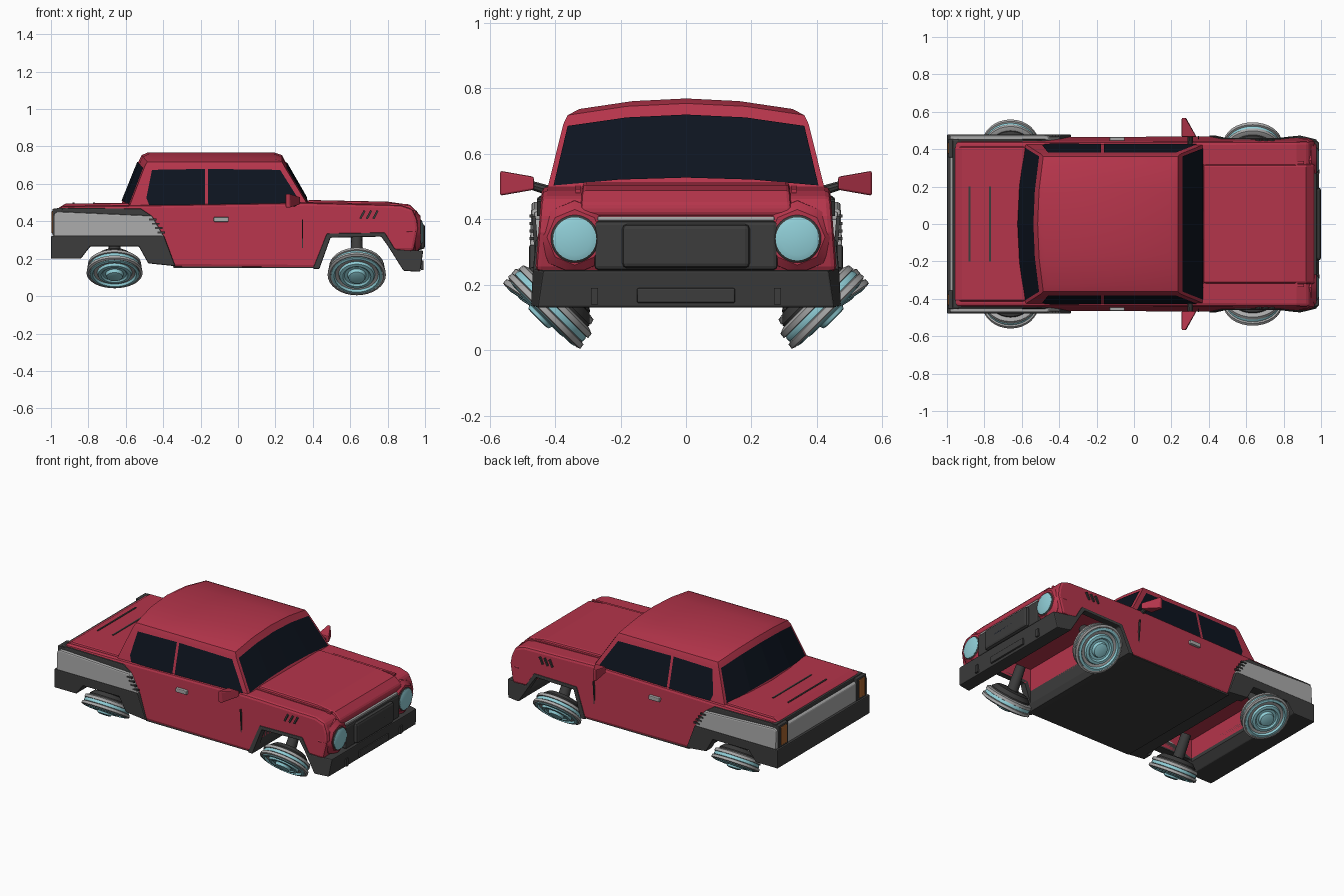
import bpy, bmesh, math
from mathutils import Vector, Matrix

if "Cube" in bpy.data.objects:
    bpy.data.objects.remove(bpy.data.objects["Cube"])


def material(name, rgb):
    m = bpy.data.materials.new(name)
    m.diffuse_color = (*rgb, 1)
    m.use_nodes = True
    m.node_tree.nodes["Principled BSDF"].inputs["Base Color"].default_value = m.diffuse_color
    return m


RED = material("red_paint", (0.46, 0.035, 0.07))
DARK = material("dark_trim", (0.045, 0.045, 0.045))
GLASS = material("dark_glass", (0.004, 0.007, 0.014))
CYAN = material("pale_cyan", (0.28, 0.62, 0.68))
SILVER = material("silver", (0.40, 0.40, 0.40))
ORANGE = material("orange_lens", (0.40, 0.13, 0.03))


def make(name, verts, faces, mat, bevel=0, smooth=False):
    me = bpy.data.meshes.new(name)
    me.from_pydata([tuple(v) for v in verts], [], faces)
    bm = bmesh.new()
    bm.from_mesh(me)
    bmesh.ops.recalc_face_normals(bm, faces=bm.faces)
    for f in bm.faces:
        f.smooth = smooth
    if smooth:
        for e in bm.edges:
            e.smooth = e.calc_face_angle(0) < math.radians(32)
    bm.to_mesh(me)
    bm.free()
    ob = bpy.data.objects.new(name, me)
    bpy.context.collection.objects.link(ob)
    if mat:
        me.materials.append(mat)
    if bevel:
        b = ob.modifiers.new("bevel", 'BEVEL')
        b.width, b.segments, b.limit_method = bevel, 2, 'ANGLE'
        b.angle_limit = math.radians(40)
    return ob


def prism(name, pts, w, mat, bevel=0.008, taper=0.08, nose=0.0):
    """Side profile (x, z) extruded across the car, leaning in towards the top."""
    n = len(pts)
    def half(x, z):
        return w - taper * (z - 0.15) - nose * max(0, x - 0.93)
    verts = [(x, s * half(x, z), z) for s in (-1, 1) for x, z in pts]
    faces = [list(range(n)), list(range(2 * n - 1, n - 1, -1))]
    faces += [(i, (i + 1) % n, n + (i + 1) % n, n + i) for i in range(n)]
    return make(name, verts, faces, mat, bevel)


def box(name, c, size, mat, bevel=0, rot=None):
    r = rot or Matrix.Identity(3)
    v = [Vector(c) + r @ Vector((size[0] / 2 * a, size[1] / 2 * b, size[2] / 2 * d))
         for a in (-1, 1) for b in (-1, 1) for d in (-1, 1)]
    f = [(0, 1, 3, 2), (4, 6, 7, 5), (0, 4, 5, 1), (2, 3, 7, 6), (0, 2, 6, 4), (1, 5, 7, 3)]
    return make(name, v, f, mat, bevel)


def lathe(name, prof, origin, axis, mat, n=32):
    """Revolve (radius, height) points about an axis, capping both ends."""
    q = Vector(axis).to_track_quat('Z', 'Y')
    verts = [Vector(origin) + q @ Vector((r * math.cos(2 * math.pi * k / n),
             r * math.sin(2 * math.pi * k / n), h)) for r, h in prof for k in range(n)]
    faces = [(j * n + k, j * n + (k + 1) % n, (j + 1) * n + (k + 1) % n, (j + 1) * n + k)
             for j in range(len(prof) - 1) for k in range(n)]
    faces += [list(range(n)), list(range((len(prof) - 1) * n, len(prof) * n))]
    return make(name, verts, faces, mat, smooth=True)


# Hidden cutters hollow out the wheel bays
cutters = [box("front_bay_cutter", (0.645, 0, 0.25), (0.39, 0.84, 0.34), None),
           box("rear_bay_cutter", (-0.625, 0, 0.24), (0.35, 0.84, 0.32), None)]
for c in cutters:
    c.hide_render = True
    c.display_type = 'WIRE'


def hollow(ob, which):
    for c in which:
        m = ob.modifiers.new("bay", 'BOOLEAN')
        m.operation, m.object, m.solver = 'DIFFERENCE', c, 'EXACT'


# Lower body, bumpers and side cladding
body = prism("body", [(-.34, .155), (.42, .15), (.485, .315), (.77, .32), (.83, .24), (.94, .24),
                      (.965, .36), (.958, .41), (.935, .465), (.87, .487), (.37, .5), (-.6, .485),
                      (-.94, .482), (-.965, .46), (-.97, .26), (-.79, .275), (-.53, .275), (-.42, .2)],
             .468, RED, .022)
hollow(body, cutters)
front = prism("front_bumper", [(.40, .146), (.475, .335), (.785, .34), (.84, .25), (.99, .243), (.975, .13),
                               (.885, .135), (.80, .27), (.765, .318), (.495, .312), (.435, .145)],
              .474, DARK, .006, nose=.5)
hollow(front, cutters[:1])
rear = prism("rear_bumper", [(-1, .2), (-1, .322), (-.395, .322), (-.335, .16), (-.48, .175),
                             (-.53, .265), (-.79, .265), (-.84, .2)], .479, DARK, .006, taper=0)
hollow(rear, cutters[1:])
panel = prism("rear_silver_panel", [(-.985, .318), (-.985, .44), (-.965, .452), (-.46, .43), (-.395, .318)],
              .484, SILVER, .008, taper=.04)
hollow(panel, cutters[1:])
prism("rear_panel_cap", [(-.972, .44), (-.97, .472), (-.52, .468), (-.455, .425)], .476, DARK, .006)
box("floor", (.045, 0, .158), (.78, .922, .018), DARK)

# Hood and trunk panels
prism("hood", [(.37, .46), (.37, .514), (.80, .505), (.92, .488), (.965, .445), (.965, .41), (.9, .4)],
      .345, RED, .012)
prism("trunk_lid", [(-.58, .45), (-.58, .497), (-.92, .496), (-.962, .47), (-.96, .45)], .44, RED, .012)
for x in (-.88, -.77):
    box("trunk_slot", (x, 0, .497), (.01, .40, .006), DARK)

# Cabin: stacked rings with a crowned roof and a bowed rear
COLS = (-1, -.5, 0, .5, 1)


def ring(xr, xf, w, z, crown, bow):
    k = lambda c: 1 - c * c
    return ([Vector((xf, c * w, z + crown * k(c))) for c in COLS] +
            [Vector((xr - bow * k(c), c * w, z + crown * k(c))) for c in reversed(COLS)])


low = ring(-.585, .385, .43, .468, .022, .04)
top = ring(-.50, .25, .375, .69, .035, .03)
edge = ring(-.485, .235, .362, .718, .036, .03)
roof = ring(-.46, .19, .325, .737, .032, .02)
verts = low + top + edge + roof
faces = [(r * 10 + i, r * 10 + (i + 1) % 10, r * 10 + 10 + (i + 1) % 10, r * 10 + 10 + i)
         for r in range(3) for i in range(10)]
faces += [(30 + i, 31 + i, 38 - i, 39 - i) for i in range(4)]
make("cabin", verts, faces + [tuple(range(10))], RED, smooth=True)

# Windshield and rear window follow the cabin faces
for name, start, dx, t0, t1 in (("windshield", 0, .005, .15, .97), ("rear_window", 5, -.005, .08, .97)):
    pts = []
    for t in (t0, t1):
        for i in range(start, start + 5):
            p = low[i].lerp(top[i], t)
            pts.append((p.x + dx, p.y * .96, p.z + .002))
    make(name, pts, [(i, i + 1, i + 6, i + 5) for i in range(4)], GLASS)

# Side windows, cladding slats, handles, mirrors, vents and lights on both sides
WINDOWS = {"rear_side_window": [(-.49, .525), (-.46, .675), (-.177, .68), (-.177, .485), (-.475, .488)],
           "front_side_window": [(-.16, .68), (.225, .675), (.335, .5), (.322, .478), (-.16, .485)]}
tilt = Matrix.Rotation(math.radians(28), 3, 'Y')
for s in (-1, 1):
    for name, pts in WINDOWS.items():
        make(name, [(x, s * (.434 - .25 * (z - .468)), z) for x, z in pts], [tuple(range(5))], GLASS)
    for i in range(4):
        box("panel_slat", (-.455 + .015 * i, s * .472, .41 - .023 * i), (.04, .012, .01), DARK)
    box("door_handle", (-.09, s * .452, .41), (.08, .026, .026), SILVER, .005)
    box("door_seam", (.345, s * .456, .29), (.006, .012, .24), DARK, rot=Matrix.Rotation(-s * .08, 3, 'X'))
    for i in range(3):
        box("fender_vent", (.665 + .035 * i, s * .444, .435), (.011, .022, .05), DARK, rot=tilt)
    box("hood_gutter", (.64, s * .33, .492), (.54, .016, .012), RED, rot=Matrix.Rotation(.02, 3, 'Y'))

    # Wing mirror
    y0, y1 = s * .465, s * .568
    mirror = [(.255, y0, .49), (.335, y0, .49), (.335, y0, .53), (.255, y0, .53),
              (.255, y1, .472), (.278, y1, .472), (.275, y1, .548), (.255, y1, .548)]
    make("wing_mirror", mirror, [(0, 1, 2, 3), (4, 5, 6, 7), (0, 1, 5, 4), (1, 2, 6, 5),
                                 (2, 3, 7, 6), (3, 0, 4, 7)], RED, .006)
    lathe("mirror_stem", [(.016, 0), (.014, .07)], (.30, s * .41, .485), (0, s, .3), DARK, 10)

    # Headlight and its octagonal surround
    lathe("headlight_surround", [(.115, 0), (.112, .05), (.085, .075)], (.9, s * .34, .345), (1, 0, 0), RED, 8)
    lathe("headlight_ring", [(.073, 0), (.073, .075), (.064, .082)], (.9, s * .34, .34), (1, 0, 0), DARK)
    lathe("headlight", [(.066, 0), (.066, .082), (.05, .088)], (.9, s * .34, .34), (1, 0, 0), CYAN)

    # Tail light and its dark frame
    box("tail_light_frame", (-.965, s * .405, .395), (.055, .10, .145), DARK, .006)
    box("tail_light", (-.972, s * .405, .395), (.052, .06, .12), ORANGE, .006)
    box("bumper_notch", (.985, s * .28, .165), (.012, .022, .05), DARK)

# Grille and bumper centre
box("grille", (.93, 0, .32), (.10, .56, .15), DARK, .012)
box("grille_block", (.95, 0, .318), (.10, .39, .135), DARK, .015)
box("grille_slot", (.998, 0, .32), (.004, .20, .012), GLASS)
box("grille_silver_strip", (.935, 0, .402), (.075, .54, .014), SILVER, .004)
box("bumper_inset", (.984, 0, .167), (.014, .30, .045), DARK, .005)

# Tilted hover wheels: stepped rims with a recessed hub facing out and down
for x, z, r, deg in ((.635, .116, .156, 45), (-.66, .125, .15, 33)):
    for s in (-1, 1):
        a = math.radians(deg)
        n = Vector((0, s * math.sin(a), -math.cos(a)))
        o = Vector((x, s * .432, z))
        k = r / .156
        def part(name, prof, mat):
            lathe(name, [(p * k, h) for p, h in prof], o, n, mat)
        part("wheel_back", [(.06, -.10), (.10, -.095), (.125, -.07), (.125, -.05)], DARK)
        part("wheel_inner_rim", [(.13, -.062), (.148, -.055), (.15, -.038), (.13, -.034)], SILVER)
        part("wheel_band", [(.138, -.045), (.146, -.03), (.146, -.018), (.13, -.012)], CYAN)
        part("wheel_outer_rim", [(.13, -.02), (.154, -.014), (.156, .002), (.144, .007), (.13, .0)], SILVER)
        part("wheel_dish", [(.137, -.01), (.137, .009), (.122, .012), (.114, -.002), (.098, -.002),
                            (.092, .014), (.075, .016), (.066, .008), (.05, .008), (.044, .026),
                            (.03, .03)], CYAN)
        lathe("wheel_strut", [(.035, 0), (.03, .17)], o - n * .08, (0, -s * .5, .85), DARK, 12)
